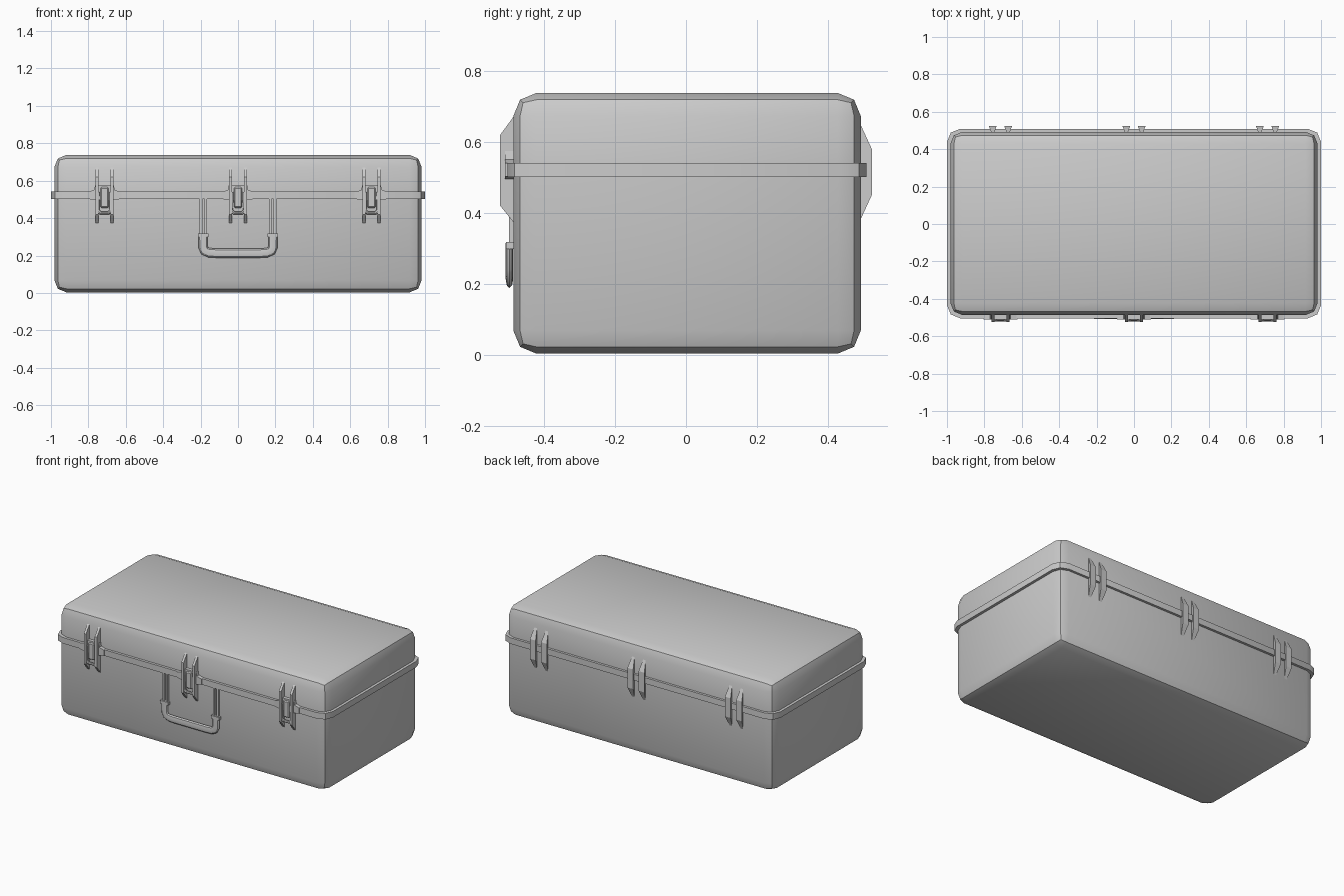
import bpy, bmesh
from mathutils import Vector

if "Cube" in bpy.data.objects:
    bpy.data.objects.remove(bpy.data.objects["Cube"])

grey = bpy.data.materials.new("case_grey")
grey.use_nodes = True
colour = (0.6, 0.6, 0.6, 1)
grey.diffuse_color = colour
grey.node_tree.nodes["Principled BSDF"].inputs["Base Color"].default_value = colour


def finish(name, bm, angle=0.6):
    bmesh.ops.recalc_face_normals(bm, faces=bm.faces)
    mesh = bpy.data.meshes.new(name)
    bm.to_mesh(mesh)
    bm.free()
    mesh.materials.append(grey)
    ob = bpy.data.objects.new(name, mesh)
    bpy.context.collection.objects.link(ob)
    bpy.ops.object.select_all(action="DESELECT")
    ob.select_set(True)
    bpy.context.view_layer.objects.active = ob
    bpy.ops.object.shade_smooth_by_angle(angle=angle)
    return ob


def box_mesh(low, high):
    bm = bmesh.new()
    bmesh.ops.create_cube(bm, size=1)
    low, high = Vector(low), Vector(high)
    for v in bm.verts:
        v.co = (low + high) / 2 + v.co * (high - low)
    return bm


def bevel(bm, edges, width, segments=2):
    bmesh.ops.bevel(bm, geom=edges, offset=width, segments=segments,
                    profile=0.5, affect="EDGES")


def rounded_box(name, low, high, width, open_z=None, upright_only=False):
    """Box with rounded edges; the side at open_z stays sharp and is removed."""
    bm = box_mesh(low, high)

    def wanted(e):
        zs = [v.co.z for v in e.verts]
        if upright_only:
            return abs(zs[0] - zs[1]) > 1e-4
        return open_z is None or any(abs(z - open_z) > 1e-4 for z in zs)

    bevel(bm, [e for e in bm.edges if wanted(e)], width)
    if open_z is not None:
        inner = [f for f in bm.faces if all(abs(v.co.z - open_z) < 1e-4 for v in f.verts)]
        bmesh.ops.delete(bm, geom=inner, context="FACES")
    return finish(name, bm)


def plate(name, outline, x, half):
    """Side outline of (y, z, width share) points, made solid across x."""
    bm = bmesh.new()
    sides = [[bm.verts.new((x + s * half * w, y, z)) for y, z, w in outline] for s in (-1, 1)]
    for side in sides:
        bm.faces.new(side)
    for i in range(len(outline)):
        j = (i + 1) % len(outline)
        bm.faces.new((sides[0][i], sides[0][j], sides[1][j], sides[1][i]))
    return finish(name, bm, 0.4)


def front_plate(name, outline, back, front):
    """Front outline of (x, z) points, made solid across y."""
    bm = bmesh.new()
    face = bm.faces.new([bm.verts.new((x, back, z)) for x, z in outline])
    new = bmesh.ops.extrude_face_region(bm, geom=[face])["geom"]
    for v in new:
        if isinstance(v, bmesh.types.BMVert):
            v.co.y = front
    return finish(name, bm, 0.4)


def tube(name, points, radius, y, flat=1.0):
    """Round bar through (x, z) points, squashed in depth."""
    curve = bpy.data.curves.new(name, "CURVE")
    curve.dimensions = "3D"
    curve.bevel_depth = radius
    curve.bevel_resolution = 2
    curve.use_fill_caps = True
    spline = curve.splines.new("POLY")
    spline.points.add(len(points) - 1)
    for p, (x, z) in zip(spline.points, points):
        p.co = (x, 0, z, 1)
    temp = bpy.data.objects.new(name + "_path", curve)
    bpy.context.collection.objects.link(temp)
    mesh = bpy.data.meshes.new_from_object(temp.evaluated_get(bpy.context.evaluated_depsgraph_get()))
    bm = bmesh.new()
    bm.from_mesh(mesh)
    bpy.data.objects.remove(temp)
    bpy.data.meshes.remove(mesh)
    for v in bm.verts:
        v.co.y = y + v.co.y * flat
    return finish(name, bm)


# Case shells and rim
FRONT, BACK, SEAM = -0.487, 0.493, 0.52
rounded_box("case_base", (-0.982, FRONT, 0.003), (0.982, BACK, SEAM), 0.065, SEAM)
rounded_box("case_lid", (-0.982, FRONT, SEAM), (0.982, BACK, 0.738), 0.065, SEAM)
rounded_box("rim", (-1, -0.504, 0.501), (1, 0.509, 0.541), 0.07, upright_only=True)

# Latches in front, hinges behind
guard = [(-0.48, 0.68, 1), (-0.524, 0.62, 1), (-0.524, 0.42, 1), (-0.48, 0.365, 1)]
hinge = [(0.485, 0.665, .3), (0.524, 0.58, 1), (0.524, 0.45, 1), (0.485, 0.365, .3)]
wing = [(0.09, 0.503), (0.09, 0.54), (0.055, 0.55), (0.05, 0.575)]
loop = [(-0.034, 0.54), (-0.034, 0.44), (-0.022, 0.428), (0.022, 0.428), (0.034, 0.44), (0.034, 0.54)]
for place, x in (("right", -0.714), ("middle", 0), ("left", 0.714)):
    for side, s in (("right", -1), ("left", 1)):
        plate(f"{place}_latch_guard_{side}", guard, x + s * 0.04, 0.008)
        plate(f"{place}_hinge_{side}", hinge, x + s * 0.041, 0.021)
    outline = wing + [(0.05, 0.495)]
    outline = [(x + a, b) for a, b in wing[::-1]] + [(x + 0.045, 0.495), (x - 0.045, 0.495)] + \
              [(x - a, b) for a, b in wing]
    front_plate(f"{place}_latch_plate", outline, -0.48, -0.51)
    tube(f"{place}_latch_loop", [(x + a, b) for a, b in loop], 0.009, -0.512)
    bm = box_mesh((x - 0.022, -0.518, 0.455), (x + 0.022, -0.48, 0.565))
    bevel(bm, bm.edges[:], 0.006, 1)
    finish(f"{place}_latch_tongue", bm)

# Carrying handle with hanging straps
grip = [(-0.187, 0.315), (-0.187, 0.245), (-0.178, 0.225), (-0.155, 0.215), (-0.12, 0.213)]
grip += [(-a, b) for a, b in grip[::-1]]
tube("handle_grip", grip, 0.025, -0.498, 0.42)
for side, s in (("right", -1), ("left", 1)):
    for k in (-0.013, 0.013):
        x = s * 0.185 + k
        finish(f"handle_strap_{side}", box_mesh((x - 0.007, -0.499, 0.3), (x + 0.007, -0.485, 0.505)))
    x = s * 0.186
    finish(f"handle_collar_{side}", box_mesh((x - 0.029, -0.508, 0.298), (x + 0.029, -0.486, 0.318)))
